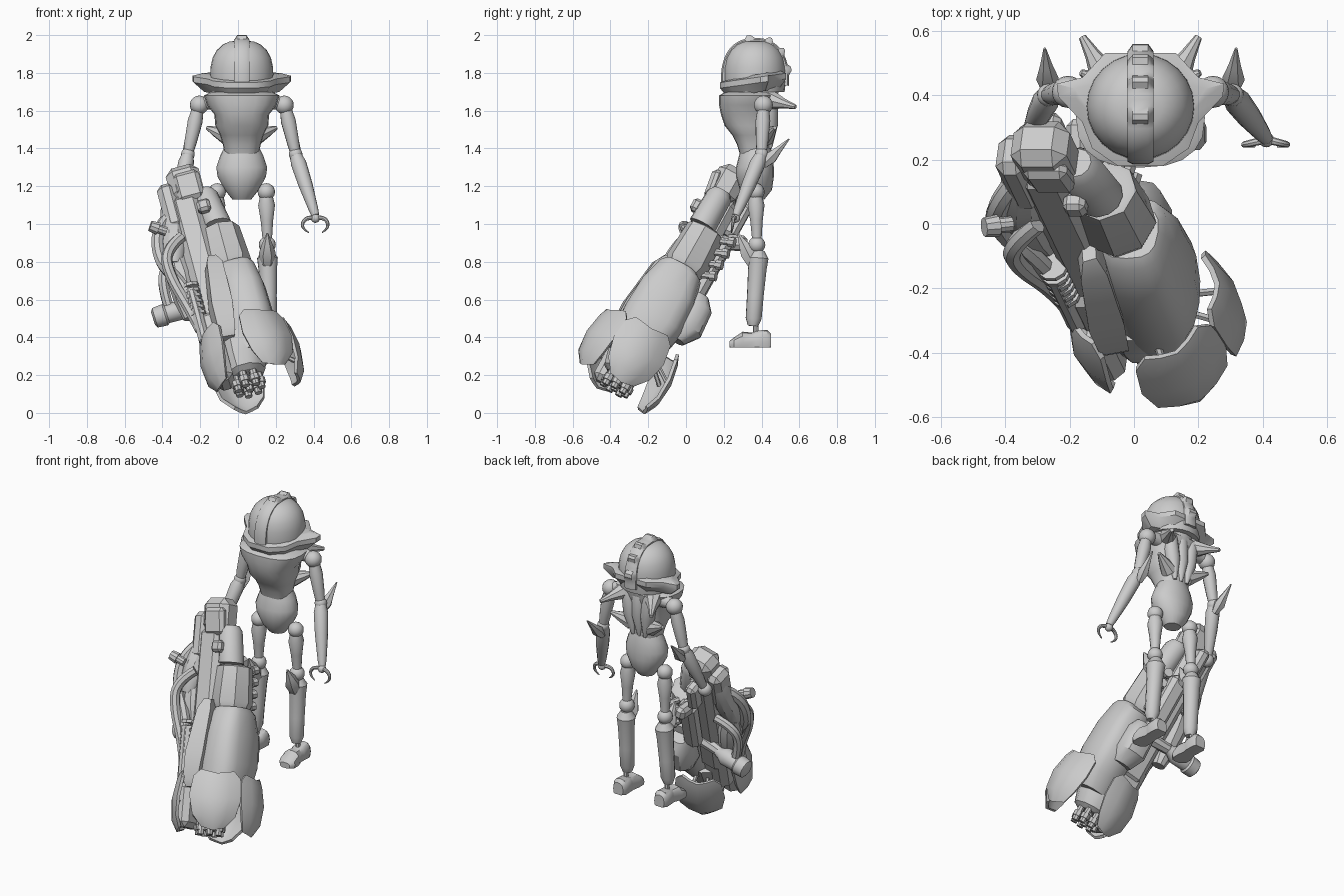
import bpy, bmesh, math
from mathutils import Matrix, Vector

if "Cube" in bpy.data.objects:
    bpy.data.objects.remove(bpy.data.objects["Cube"])

metal = bpy.data.materials.new("plain grey metal")
metal.diffuse_color = (0.6, 0.6, 0.6, 1)
metal.use_nodes = True
metal.node_tree.nodes["Principled BSDF"].inputs["Base Color"].default_value = metal.diffuse_color
I = Matrix.Identity(4)
CX, CY = 0.02, 0.365                     # centre of the figure
# gun frame: local x = side, y = front, z = towards the muzzle
S, N, D = Vector((.966, 0, .259)), Vector((-.122, -.882, .456)), Vector((.228, -.472, -.852))
G = Matrix((S, N, D)).transposed().to_4x4()
G.translation = (.06, -.31, .27)


def finish(name, bm, mat=I):
    bm.transform(mat)
    bmesh.ops.recalc_face_normals(bm, faces=bm.faces)
    me = bpy.data.meshes.new(name)
    bm.to_mesh(me)
    bm.free()
    me.materials.append(metal)
    ob = bpy.data.objects.new(name, me)
    bpy.context.collection.objects.link(ob)
    return ob


def skin(bm, rings, caps=True):
    n = len(rings[0])
    for a, b in zip(rings, rings[1:]):
        for i in range(n):
            bm.faces.new((a[i], a[(i + 1) % n], b[(i + 1) % n], b[i]))
    if caps:
        bm.faces.new(rings[0])
        bm.faces.new(rings[-1])


def spow(v, p):
    return math.copysign(abs(v) ** p, v)


def loft(name, rings, sides=16, mat=I, p=1.0, rot=0.0):
    """rings: (z, centre x, centre y, radius x, radius y)"""
    bm = bmesh.new()
    out = []
    for z, cx, cy, rx, ry in rings:
        angs = [math.tau * i / sides + rot for i in range(sides)]
        out.append([bm.verts.new((cx + rx * spow(math.cos(a), p), cy + ry * spow(math.sin(a), p), z)) for a in angs])
    skin(bm, out)
    return finish(name, bm, mat)


def limb(name, a, b, prof, sides=12, mat=I):
    """tapered rod from a to b; prof: (fraction, radius)"""
    a, b = Vector(a), Vector(b)
    m = (b - a).to_track_quat('Z', 'Y').to_matrix().to_4x4()
    m.translation = a
    L = (b - a).length
    return loft(name, [(t * L, 0, 0, r, r) for t, r in prof], sides, mat @ m)


def ball(name, c, r, scale=(1, 1, 1), mat=I):
    bm = bmesh.new()
    bmesh.ops.create_uvsphere(bm, u_segments=16, v_segments=10, radius=r)
    return finish(name, bm, mat @ Matrix.Translation(c) @ Matrix.Diagonal((*scale, 1)))


def box(name, c, size, bev=.02, mat=G, tilt=0):
    bm = bmesh.new()
    bmesh.ops.create_cube(bm, size=1)
    bmesh.ops.scale(bm, vec=size, verts=bm.verts)
    bmesh.ops.bevel(bm, geom=bm.edges[:], offset=bev, segments=1, affect='EDGES')
    return finish(name, bm, mat @ Matrix.Translation(c) @ Matrix.Rotation(tilt, 4, 'X'))


def tube(name, pts, r, radii=None):
    cu = bpy.data.curves.new(name, 'CURVE')
    cu.dimensions, cu.bevel_depth, cu.bevel_resolution = '3D', r, 2
    cu.use_fill_caps, cu.resolution_u = True, 6
    sp = cu.splines.new('NURBS')
    sp.points.add(len(pts) - 1)
    for i, q in enumerate(pts):
        sp.points[i].co = (*q, 1)
        sp.points[i].radius = radii[i] if radii else 1
    sp.use_endpoint_u, sp.order_u = True, 3
    cu.materials.append(metal)
    bpy.context.collection.objects.link(bpy.data.objects.new(name, cu))


# helmet dome
loft("helmet_dome", [(z, CX, CY, .168 * f, .165 * f) for z, f in
     ((1.70, .95), (1.76, 1), (1.83, .985), (1.88, .92), (1.92, .79), (1.95, .6), (1.965, .4), (1.972, .1))], 24)
# crest arching over the dome, with small teeth towards the back
bm = bmesh.new()
rows = []
for i in range(41):
    a = math.radians(-5 + 190 * i / 40)
    cy, cz = spow(math.cos(a), .85), spow(math.sin(a), .85)
    up = .016 if i > 15 and i % 6 in (0, 1) else 0
    rows.append([bm.verts.new((CX + x, CY - (.18 + e) * cy, 1.76 + (.225 + e) * cz))
                 for x, e in ((-.04, -.035), (-.04, -.008), (-.024, up), (.024, up), (.04, -.008), (.04, -.035))])
skin(bm, rows)
finish("helmet_crest", bm)
# brim with pointed side wings
half = [(.07, -.185), (.15, -.13), (.18, -.05), (.255, .03), (.26, .07), (.18, .09), (.11, .165)]
outline = half + [(-x, y) for x, y in reversed(half)]
bm = bmesh.new()
rows = []
for f, z in ((.78, 1.79), (1, 1.775), (1, 1.745), (.78, 1.695)):
    rows.append([bm.verts.new((CX + x * f, CY + y * f, z + .14 * y)) for x, y in outline])
skin(bm, rows)
finish("helmet_brim", bm)

# torso and pelvis
loft("torso", [(1.70, CX, .34, .16, .13), (1.68, CX, .33, .2, .155), (1.63, CX, .325, .185, .15),
               (1.58, CX, .325, .145, .14), (1.52, CX, .335, .14, .13), (1.47, CX, .35, .115, .105),
               (1.42, CX, .36, .1, .09), (1.37, CX, .365, .09, .08)], 20, p=.8)
loft("pelvis", [(1.40, CX, .37, .095, .08), (1.36, CX, .37, .115, .09), (1.30, CX, .365, .135, .1),
                (1.25, CX, .365, .128, .1), (1.18, CX, .37, .09, .085), (1.13, CX, .37, .05, .045)], 20)
ball("neck", (CX, .37, 1.7), .12)
for i, x in enumerate((-.085, 0, .085)):
    limb(f"back_ridge_{i}", (CX + x, .44, 1.72), (CX + x * .5, .445, 1.40),
         ((0, .03), (.2, .045), (.6, .045), (1, .01)))

# paired parts of the figure
for side, k in (("left", 1), ("right", -1)):
    X = lambda v: CX + k * v
    limb(side + "_back_spike_upper", (X(.1), .44, 1.66), (X(.18), .58, 1.62), ((0, .055), (.6, .025), (1, .012)), 8)
    limb(side + "_back_spike_lower", (X(.07), .42, 1.46), (X(.185), .47, 1.51), ((0, .05), (.6, .028), (1, .01)), 8)
    # arm
    ball(side + "_shoulder", (X(.225), .41, 1.63), .05)
    limb(side + "_shoulder_link", (X(.1), .40, 1.65), (X(.22), .41, 1.64), ((0, .05), (1, .03)))
    el = (X(.285), .40, 1.37)
    limb(side + "_upper_arm", (X(.23), .41, 1.62), el, ((0, .03), (.3, .04), (.75, .033), (1, .026)))
    ball(side + "_elbow", el, .036)
    limb(side + "_elbow_spike", (el[0], .41, 1.31), (el[0] + k * .012, .545, 1.45), ((0, .02), (.3, .035), (.6, .02), (1, .004)), 6)
    wrist = (.41, .265, 1.045) if k > 0 else (-.325, .28, 1.09)
    limb(side + "_forearm", el, wrist, ((0, .03), (.15, .042), (.5, .038), (.9, .026), (1, .02)))
    # leg
    ball(side + "_hip", (X(.13), .37, 1.17), .046)
    limb(side + "_thigh", (X(.13), .37, 1.16), (X(.135), .375, .92), ((0, .032), (.25, .046), (.6, .034), (1, .026)))
    ball(side + "_knee", (X(.135), .375, .89), .045)
    limb(side + "_knee_guard", (X(.135), .355, .79), (X(.135), .275, .95), ((0, .035), (.35, .045), (.65, .028), (1, .005)), 6)
    limb(side + "_shin", (X(.135), .385, .86), (X(.145), .355, .46),
         ((0, .03), (.1, .056), (.25, .05), (.6, .045), (.9, .043), (1, .028)))
    limb(side + "_ankle", (X(.145), .37, .5), (X(.145), .37, .4), ((0, .014), (1, .014)), 8)
    foot = loft(side + "_foot", [(-.23, X(.15), .36, .035, .02), (-.255, X(.15), .365, .055, .035),
                                 (-.30, X(.15), .375, .055, .055), (-.35, X(.145), .375, .042, .05),
                                 (-.37, X(.145), .38, .046, .055), (-.43, X(.145), .38, .046, .06),
                                 (-.45, X(.145), .375, .035, .045)], 12,
                Matrix.Rotation(math.pi / 2, 4, 'X'), .8)
    for v in foot.data.vertices:
        v.co.z = max(v.co.z, .345)

# claws of the free hand, and the gripping hand
ball("free_hand", (.41, .262, 1.03), .024)
tube("outer_claw", [(.41, .262, 1.03), (.46, .25, 1.04), (.485, .245, .98), (.445, .24, .955)], .011, (1.2, 1, .8, .3))
tube("inner_claw", [(.41, .262, 1.03), (.36, .25, 1.04), (.33, .245, .98), (.375, .24, .955)], .011, (1.2, 1, .8, .3))
ball("gripping_hand", (-.325, .27, 1.08), .042)

# gun: main shell, drum and rear tube
loft("gun_shell", [(-.58, .06, -.01, .09, .09), (-.55, .06, -.02, .105, .125), (-.42, .065, -.02, .12, .16),
                   (-.25, .06, -.02, .13, .17), (-.12, .05, -.01, .125, .15), (-.02, .02, 0, .115, .125)], 16, G, .7)
loft("gun_lower_bulge", [(-.50, .02, -.17, .05, .05), (-.44, .02, -.18, .085, .09), (-.30, .02, -.18, .09, .1),
                         (-.22, .02, -.16, .06, .06)], 12, G, .75)
loft("gun_drum", [(-.83, .03, -.03, .085, .085), (-.82, .03, -.03, .105, .105), (-.61, .03, -.03, .12, .12),
                  (-.57, .03, -.03, .1, .1)], 8, G)
loft("gun_rear_tube", [(-1.06, .0, .0, .05, .05), (-1.03, .0, .0, .07, .07), (-.84, .025, 0, .075, .075)], 12, G)
# long receiver with rear block, side plate and underside gear
box("receiver", (-.11, -.02, -.62), (.16, .18, .86), .035)
box("receiver_front", (-.11, .0, -.16), (.19, .19, .32), .035)
box("rear_block", (-.085, .0, -1.12), (.18, .16, .2), .04)
box("rear_block_cap", (-.07, .06, -1.08), (.14, .06, .16), .02, tilt=.15)
box("rear_side_pod", (-.19, .0, -1.0), (.1, .14, .28), .03)
box("sight_block", (-.02, .08, -.93), (.07, .06, .07), .015)
box("underside_frame", (-.05, -.14, -.66), (.11, .09, .4), .025)
box("underside_grip", (-.06, -.19, -.86), (.07, .12, .08), .02, tilt=.4)
box("trigger_frame", (-.1, -.13, -.98), (.07, .09, .2), .02)
loft("side_plate", [(-.62, -.05, .08, .03, .04), (-.56, -.05, .10, .06, .06), (-.3, -.07, .13, .08, .07),
                    (-.14, -.08, .14, .065, .055), (-.1, -.08, .13, .05, .04)], 4, G, 1, math.pi / 4 - .25)
box("left_panel", (-.2, .04, -.3), (.06, .14, .34), .02)
for i in range(6):
    limb(f"hose_collar_{i}", (-.2, .06, -.5 + .035 * i), (-.2, .06, -.482 + .035 * i), ((0, .05), (1, .05)), 10, G)
for i in range(4):
    limb(f"underside_pipe_{i}", (.03, -.1, -.8 + .07 * i), (.06, -.2, -.83 + .07 * i), ((0, .02), (.7, .02), (.7, .028), (1, .028)), 8, G)

# hoses, flank body and canister on the left flank
limb("flank_body", (-.35, .22, 1.14), (-.34, -.02, .78), ((0, .04), (.15, .06), (.6, .075), (.85, .065), (1, .04)), 10)
limb("flank_lower_body", (-.33, .02, .82), (-.25, -.08, .5), ((0, .05), (.3, .075), (.7, .065), (1, .04)), 10)
tube("upper_hose", [(-.36, .14, 1.04), (-.43, .06, .98), (-.42, -.02, .8), (-.31, -.1, .7), (-.23, -.19, .58)], .034)
tube("middle_hose", [(-.30, .0, .93), (-.39, -.07, .86), (-.36, -.13, .72), (-.25, -.2, .54), (-.2, -.26, .44)], .03)
tube("lower_hose", [(-.28, .1, .82), (-.39, .08, .78), (-.40, .03, .66), (-.36, .02, .54)], .028)
limb("hose_knob", (-.38, .0, .96), (-.465, -.01, .99), ((0, .025), (.5, .025), (.5, .035), (1, .03)), 10)
limb("canister", (-.45, .02, .50), (-.24, .02, .565), ((0, .035), (.05, .055), (.3, .06), (.35, .05), (.75, .055), (.9, .035), (1, .03)), 14)
limb("canister_mount", (-.27, .02, .56), (-.12, .0, .6), ((0, .03), (1, .04)), 8)

# muzzle core and barrel cluster
loft("muzzle_core", [(-.14, -.02, 0, .14, .14), (-.02, -.03, 0, .13, .13), (.06, -.035, 0, .11, .11), (.08, -.035, 0, .08, .08)], 10, G)
for i in range(8):
    a = math.tau * i / 7
    c, s = (.065 * math.cos(a), .065 * math.sin(a)) if i < 7 else (0, 0)
    limb(f"barrel_{i}", (c - .035, s - .005, .04), (c - .035, s - .005, .165),
         ((0, .02), (.55, .02), (.55, .028), (.8, .028), (.8, .02), (1, .02)), 8, G)

# four guard petals around the muzzle, each on two struts
prof = [(-.17, .11, -.02), (-.13, .15, -.005), (-.02, .155, .015), (.09, .13, .005), (.155, .08, -.03)]
for name, deg, r, dz in (("front", 54, .255, .0), ("right", -13, .262, .01), ("rear", 246, .245, .03), ("left", 153, .24, .0)):
    bm, rows, ang = bmesh.new(), [], math.radians(deg)
    for d, w, dr in prof:
        row = []
        for u in (-1, -.5, 0, .5, 1):
            # a flat centre panel with both sides bent inwards
            a, q = ang + u * w / r, r + dr - .01 * abs(u)
            row.append(bm.verts.new((q * math.cos(a), q * math.sin(a), d + dz - .02 * abs(u))))
        rows.append(row)
    for p, q in zip(rows, rows[1:]):
        for i in range(4):
            bm.faces.new((p[i], p[i + 1], q[i + 1], q[i]))
    ob = finish(name + "_guard_petal", bm, G)
    so = ob.modifiers.new("thickness", 'SOLIDIFY')
    so.thickness, so.offset = .018, 0
    for e in (-.25, .25):
        ca, sa = math.cos(ang + e), math.sin(ang + e)
        limb(f"{name}_strut_{e}", (.1 * ca, .1 * sa, -.1), (r * ca, r * sa, 0), ((0, .012), (1, .012)), 6, G)
box("left_muzzle_housing", (-.15, .06, .0), (.1, .17, .26), .03)

# bake modifiers and curves, then smooth with sharp edges kept
bpy.ops.object.select_all(action='SELECT')
bpy.context.view_layer.objects.active = bpy.data.objects["torso"]
bpy.ops.object.convert(target='MESH')
bpy.ops.object.shade_smooth_by_angle(angle=math.radians(35))
